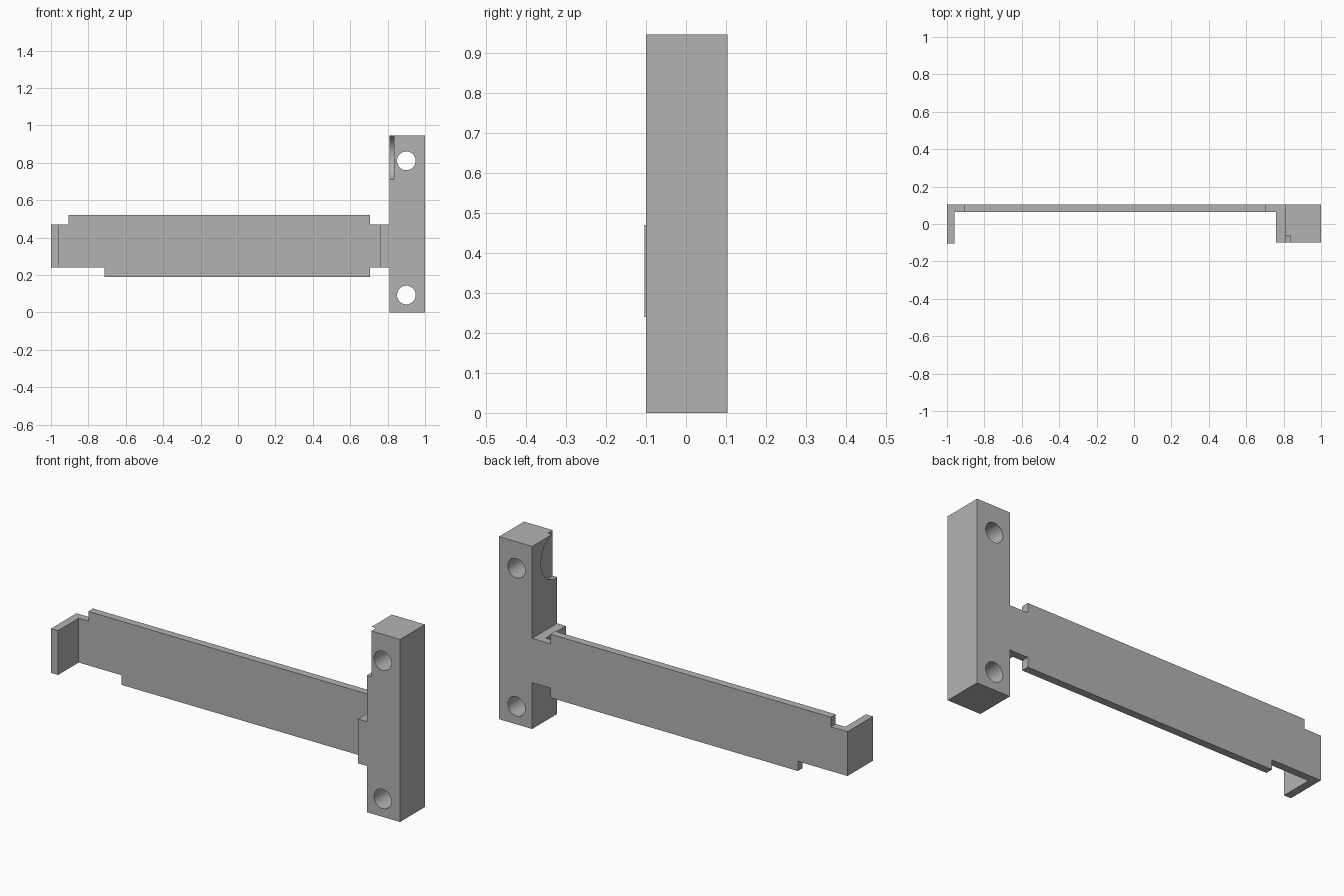
import bpy
import bmesh
import math
from mathutils import Matrix

cube = bpy.data.objects.get("Cube")
if cube:
    bpy.data.objects.remove(cube, do_unlink=True)

grey = bpy.data.materials.new("plain grey")
grey.use_nodes = True
colour = (0.45, 0.45, 0.45, 1)
grey.diffuse_color = colour
grey.node_tree.nodes["Principled BSDF"].inputs["Base Color"].default_value = colour

BACK, FRONT = 0.104, -0.1
BAND_LOW, BAND_HIGH = 0.24, 0.47
POST_IN, POST_TOP = 0.81, 0.947


def finish(bm, name):
    bmesh.ops.recalc_face_normals(bm, faces=bm.faces)
    mesh = bpy.data.meshes.new(name)
    bm.to_mesh(mesh)
    bm.free()
    obj = bpy.data.objects.new(name, mesh)
    obj.data.materials.append(grey)
    bpy.context.collection.objects.link(obj)
    return obj


def plate(name, outline, front, back):
    """Extrude an x-z outline from front to back."""
    bm = bmesh.new()
    face = bm.faces.new([bm.verts.new((x, front, z)) for x, z in outline])
    grown = bmesh.ops.extrude_face_region(bm, geom=[face])["geom"]
    verts = [v for v in grown if isinstance(v, bmesh.types.BMVert)]
    bmesh.ops.translate(bm, verts=verts, vec=(0, back - front, 0))
    return finish(bm, name)


def rod(name, centre, radius, depth, axis, sides):
    turn = Matrix.Rotation(math.pi / 2, 4, axis)
    bm = bmesh.new()
    bmesh.ops.create_cone(bm, cap_ends=True, segments=sides, radius1=radius,
                          radius2=radius, depth=depth,
                          matrix=Matrix.Translation(centre) @ turn)
    return finish(bm, name)


def cut(obj, cutter):
    mod = obj.modifiers.new("cut", 'BOOLEAN')
    mod.operation = 'DIFFERENCE'
    mod.solver = 'EXACT'
    mod.object = cutter
    bpy.ops.object.select_all(action='DESELECT')
    bpy.context.view_layer.objects.active = obj
    obj.select_set(True)
    bpy.ops.object.modifier_apply(modifier=mod.name)
    bpy.data.objects.remove(cutter, do_unlink=True)


# Mounting post with the shoulder that carries the arm
post = plate("mounting_post", [
    (POST_IN, 0), (1, 0), (1, POST_TOP), (POST_IN, POST_TOP),
    (POST_IN, BAND_HIGH), (0.76, BAND_HIGH), (0.76, BAND_LOW), (POST_IN, BAND_LOW),
], FRONT, BACK)

# Screw holes through the post
for z in (0.093, 0.81):
    cut(post, rod("hole_cutter", (0.9, 0, z), 0.05, 0.5, 'X', 48))

# Shallow round recess in the inner side of the post
cut(post, rod("recess_cutter", (POST_IN, -0.089, 0.83), 0.1205, 0.05, 'Y', 64))

# Long thin arm with stepped edges
plate("arm", [
    (-0.96, BAND_LOW), (-0.715, BAND_LOW), (-0.715, 0.19), (0.705, 0.19),
    (0.705, BAND_LOW), (0.76, BAND_LOW), (0.76, BAND_HIGH), (0.705, BAND_HIGH),
    (0.705, 0.52), (-0.905, 0.52), (-0.905, BAND_HIGH), (-0.96, BAND_HIGH),
], 0.065, BACK)

# Turned-in end of the arm
plate("end_hook", [(-1, BAND_LOW), (-0.96, BAND_LOW),
                   (-0.96, BAND_HIGH), (-1, BAND_HIGH)], -BACK, BACK)

bpy.ops.object.select_all(action='DESELECT')
post.select_set(True)
bpy.context.view_layer.objects.active = post
bpy.ops.object.shade_smooth_by_angle(angle=math.radians(30))
